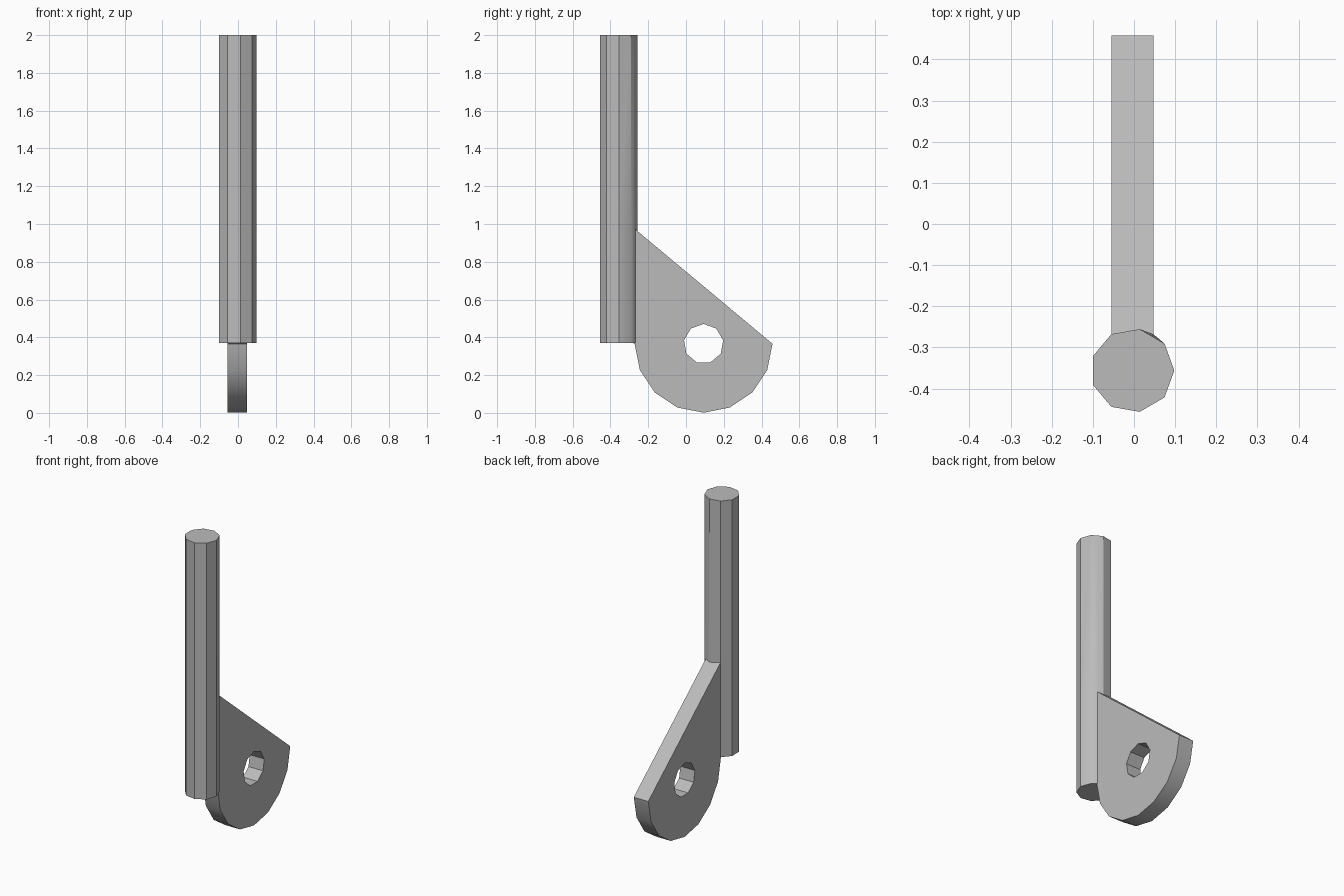
import bpy, bmesh
from math import cos, sin, radians, pi
from mathutils import Vector

cube = bpy.data.objects.get("Cube")
if cube:
    bpy.data.objects.remove(cube, do_unlink=True)

grey = bpy.data.materials.new("plain_grey")
grey.use_nodes = True
colour = (0.5, 0.5, 0.5, 1)
grey.diffuse_color = colour
grey.node_tree.nodes["Principled BSDF"].inputs["Base Color"].default_value = colour


def finish(name, bm):
    """Turn the bmesh into a shaded object."""
    bmesh.ops.recalc_face_normals(bm, faces=bm.faces)
    mesh = bpy.data.meshes.new(name)
    bm.to_mesh(mesh)
    bm.free()
    mesh.materials.append(grey)
    obj = bpy.data.objects.new(name, mesh)
    bpy.context.collection.objects.link(obj)
    bpy.ops.object.select_all(action='DESELECT')
    obj.select_set(True)
    bpy.context.view_layer.objects.active = obj
    bpy.ops.object.shade_smooth_by_angle(angle=radians(30))


# Nine-sided rod, with one extra corner that grows out towards the plate
RADIUS, ROD_X, ROD_Y = 0.102, -0.004, -0.356
ANGLES = sorted([40 * i for i in range(9)] + [60])


def rod_ring(bm, z, bulge):
    ring = []
    for a in ANGLES:
        r = RADIUS * (bulge if a == 60 else 1)
        ring.append(bm.verts.new((ROD_X + r * cos(radians(a)),
                                  ROD_Y + r * sin(radians(a)), z)))
    return ring


bm = bmesh.new()
rings = [rod_ring(bm, 0.37, 1), rod_ring(bm, 0.97, 1), rod_ring(bm, 2.0, cos(radians(20)))]
for low, high in zip(rings, rings[1:]):
    for i in range(len(low)):
        j = (i + 1) % len(low)
        bm.faces.new((low[i], low[j], high[j], high[i]))
bm.faces.new(rings[0])
bm.faces.new(rings[-1])
finish("rod", bm)

# Rounded plate with a nine-sided hole, drawn side-on and given thickness
LEFT, RIGHT = -0.055, 0.047
HUB_Y, HUB_Z = 0.093, 0.366


def arc(radius, start, step, count):
    return [(HUB_Y + radius * cos(start + step * i),
             HUB_Z + radius * sin(start + step * i)) for i in range(count)]


outline = arc(0.365, 0, -pi / 8, 9) + [(-0.29, 0.375), (-0.29, 0.99)]
hole = arc(0.105, pi / 2, 2 * pi / 9, 9)

bm = bmesh.new()
for loop in (outline, hole):
    verts = [bm.verts.new((LEFT, y, z)) for y, z in loop]
    for a, b in zip(verts, verts[1:] + verts[:1]):
        bm.edges.new((a, b))
bmesh.ops.triangle_fill(bm, edges=bm.edges[:], use_beauty=True)
solid = bmesh.ops.extrude_face_region(bm, geom=bm.faces[:], use_keep_orig=True)
moved = [v for v in solid["geom"] if isinstance(v, bmesh.types.BMVert)]
bmesh.ops.translate(bm, verts=moved, vec=Vector((RIGHT - LEFT, 0, 0)))
finish("plate", bm)
